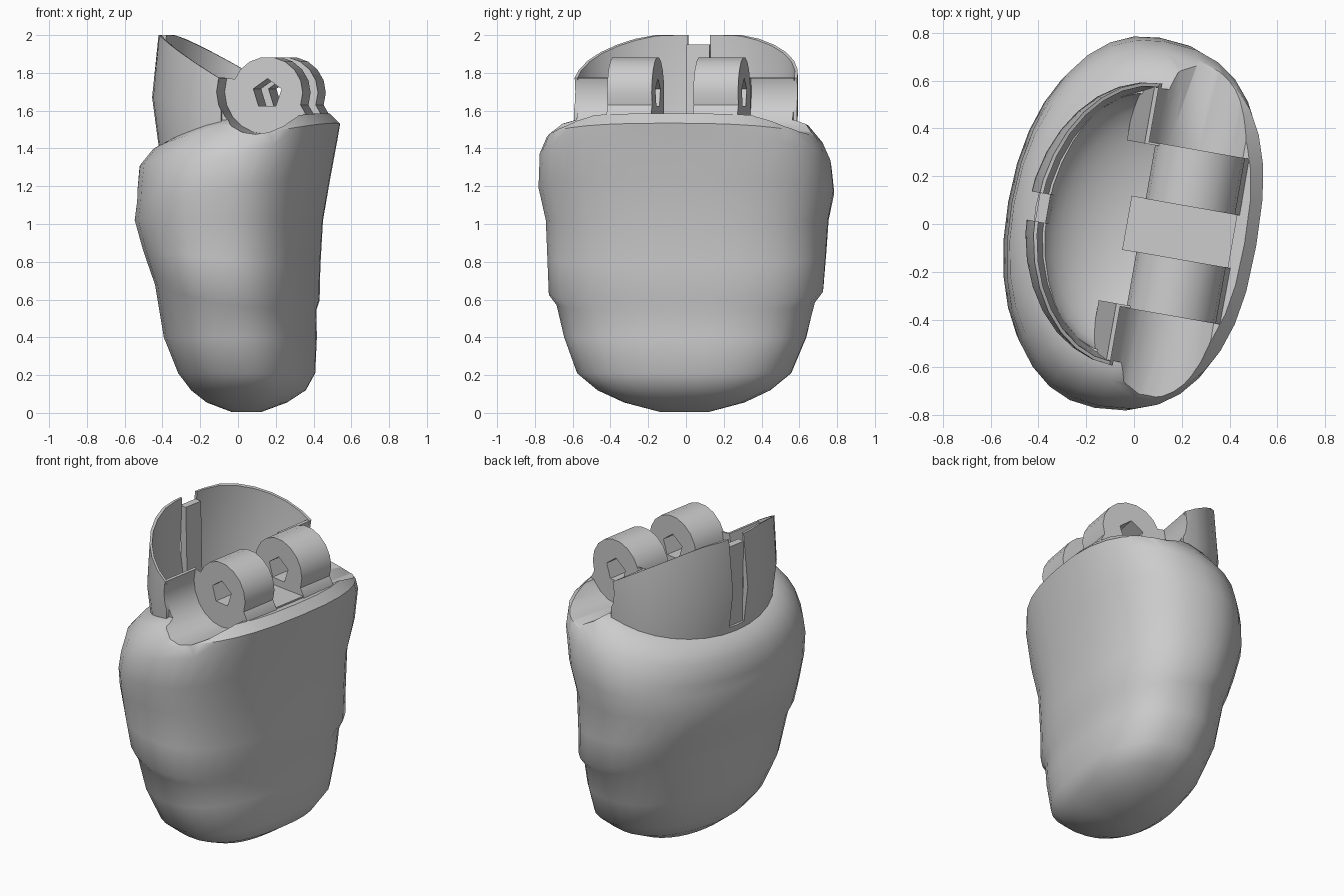
import bpy, bmesh, math
from mathutils import Matrix, Vector

if "Cube" in bpy.data.objects:
    bpy.data.objects.remove(bpy.data.objects["Cube"])

TURN = Matrix.Rotation(math.radians(-10), 4, 'Z')   # whole part is twisted in plan
SEG = 32


def finish(bm, name, angle=35):
    bmesh.ops.recalc_face_normals(bm, faces=bm.faces[:])
    bm.transform(TURN)
    me = bpy.data.meshes.new(name)
    bm.to_mesh(me)
    bm.free()
    ob = bpy.data.objects.new(name, me)
    bpy.context.collection.objects.link(ob)
    smooth(ob, angle)
    return ob


def activate(ob):
    bpy.ops.object.select_all(action='DESELECT')
    ob.select_set(True)
    bpy.context.view_layer.objects.active = ob


def smooth(ob, angle=35):
    activate(ob)
    bpy.ops.object.shade_smooth_by_angle(angle=math.radians(angle))


def cut(ob, cutter):
    activate(ob)
    m = ob.modifiers.new("cut", 'BOOLEAN')
    m.operation, m.object, m.solver = 'DIFFERENCE', cutter, 'EXACT'
    bpy.ops.object.modifier_apply(modifier=m.name)


def bridge(bm, rings, closed=True):
    for a, b in zip(rings, rings[1:]):
        n = len(a)
        for i in range(n if closed else n - 1):
            j = (i + 1) % n
            bm.faces.new((a[i], a[j], b[j], b[i]))


def power(c, e):
    return math.copysign(abs(c) ** e, c)


def prism(name, profile, y0, y1):
    """Extrude an (x, z) outline along y."""
    bm = bmesh.new()
    rings = [[bm.verts.new((x, y, z)) for x, z in profile] for y in (y0, y1)]
    bridge(bm, rings)
    for r in rings:
        bm.faces.new(r)
    return finish(bm, name)


def circle(cx, cz, r, n, start=0.0):
    return [(cx + r * math.cos(start + 2 * math.pi * i / n),
             cz + r * math.sin(start + 2 * math.pi * i / n)) for i in range(n)]


# Main body: height, tilt of back half, tilt of front half, back x, front x, half depth
sections = [
    (0.005, 0.0, 0.0, -0.03, 0.12, 0.13),
    (0.055, 0.0, 0.0, -0.16, 0.25, 0.32),
    (0.12, 0.0, 0.0, -0.24, 0.345, 0.46),
    (0.21, 0.0, 0.0, -0.305, 0.39, 0.57),
    (0.40, 0.0, 0.0, -0.38, 0.395, 0.645),
    (0.58, -0.25, -0.1, -0.425, 0.39, 0.69),
    (0.635, -0.25, -0.1, -0.445, 0.405, 0.732),
    (0.82, -0.1, -0.1, -0.49, 0.41, 0.742),
    (1.02, 0.0, 0.0, -0.535, 0.425, 0.752),
    (1.18, 0.12, 0.12, -0.52, 0.46, 0.787),
    (1.34, 0.32, 0.25, -0.52, 0.505, 0.775),
    (1.43, 0.25, 0.2, -0.51, 0.52, 0.735),
    (1.52, 0.30, 0.14, -0.44, 0.47, 0.66),
    (1.55, 0.34, 0.06, -0.38, 0.43, 0.58),
]
bm = bmesh.new()
rings = []
for z, tilt_a, tilt_b, xa, xb, d in sections:
    ring = []
    for i in range(SEG):
        a = 2 * math.pi * i / SEG
        e = 2 / 2.5 if math.cos(a) > 0 else 2 / 2.15
        x = (xa + xb) / 2 + (xb - xa) / 2 * power(math.cos(a), e)
        tilt = tilt_a if x < 0 else tilt_b
        ring.append(bm.verts.new((x, d * power(math.sin(a), e), z + tilt * x)))
    rings.append(ring)
bridge(bm, rings)
bm.faces.new(rings[0])
hub = bm.verts.new((0.0, 0.0, 1.55))
for i in range(SEG):
    bm.faces.new((rings[-1][i], rings[-1][(i + 1) % SEG], hub))
body = finish(bm, "main_body")

# Upright half shell around the back of the socket: height, x radius, y radius
bm = bmesh.new()
N = 16
outer = [(0.0, 0.42, 0.575), (0.5, 0.465, 0.60), (1.0, 0.43, 0.60)]
inner = [(1.0, 0.415, 0.585), (0.5, 0.43, 0.57), (0.0, 0.38, 0.54)]
rings = []
for t, rx, ry in outer + inner:
    ring = []
    for i in range(N + 1):
        a = math.pi / 2 + math.pi * i / N
        x = rx * math.cos(a) + 0.015
        top = min(2.0, 1.775 - 0.60 * x)
        low = 1.34
        ring.append(bm.verts.new((x, ry * math.sin(a), low + t * (top - low))))
    rings.append(ring)
bridge(bm, rings + [rings[0]], closed=False)
for k in (0, N):
    bm.faces.new([r[k] for r in rings])
shell = finish(bm, "socket_shell")

# Cutters: bowl, side clearances and the rear notch
bm = bmesh.new()
bmesh.ops.create_uvsphere(bm, u_segments=32, v_segments=18, radius=1.0)
for v in bm.verts:
    v.co = Vector((v.co.x * 0.39, v.co.y * 0.555, v.co.z * 0.25 + 1.51))
bmesh.ops.bisect_plane(bm, geom=bm.verts[:] + bm.edges[:] + bm.faces[:],
                       plane_co=(0.06, 0, 0), plane_no=(1, 0, 0), clear_outer=True)
bmesh.ops.holes_fill(bm, edges=[e for e in bm.edges if e.is_boundary])
bowl = finish(bm, "bowl_cutter")
cutters = [bowl]
cut(body, bowl)
for side, s in (("front", -1), ("rear", 1)):
    # cross wall closing the shell end against the lug, hollowed by the clearance
    y0, y1 = sorted((s * 0.34, s * 0.58))
    web = prism("cross_wall_" + side,
                [(-0.09, 1.36), (0.10, 1.36), (0.10, 1.76), (-0.015, 1.775)], y0, y1)
    y0, y1 = sorted((s * 0.35, s * 0.95))
    scoop = prism("scoop_cutter", circle(0.215, 1.70, 0.225, 20), y0, y1)
    for ob in (body, shell, web):
        cut(ob, scoop)
    smooth(web)
    cutters.append(scoop)
notch = prism("notch_cutter", [(-0.6, 1.44), (-0.3, 1.44), (-0.3, 2.2), (-0.6, 2.2)], -0.06, 0.06)
cut(shell, notch)
cutters.append(notch)

# Recessed strip closing the rear notch
prism("notch_panel", [(-0.40, 1.36), (-0.35, 1.36), (-0.365, 1.95), (-0.41, 1.95)], -0.062, 0.062)

# Pair of hinge lugs with five-sided pin holes
head = circle(0.22, 1.695, 0.19, 18, math.radians(-20))[:11]
outline = head + [(0.03, 1.36), (0.43, 1.36), (0.43, 1.575)]
pin = prism("pin_hole_cutter", circle(0.22, 1.69, 0.08, 5, 0.3), -0.5, 0.5)
cutters.append(pin)
for side, s in (("front", -1), ("rear", 1)):
    y0, y1 = sorted((s * 0.112, s * 0.352))
    lug = prism("hinge_lug_" + side, outline, y0, y1)
    cut(lug, pin)
    smooth(lug)

# Floor between the lugs
prism("lug_floor", [(-0.03, 1.36), (0.42, 1.36), (0.42, 1.585), (-0.03, 1.575)], -0.115, 0.115)

smooth(body, 48)
smooth(shell)
for c in cutters:
    bpy.data.objects.remove(c, do_unlink=True)
